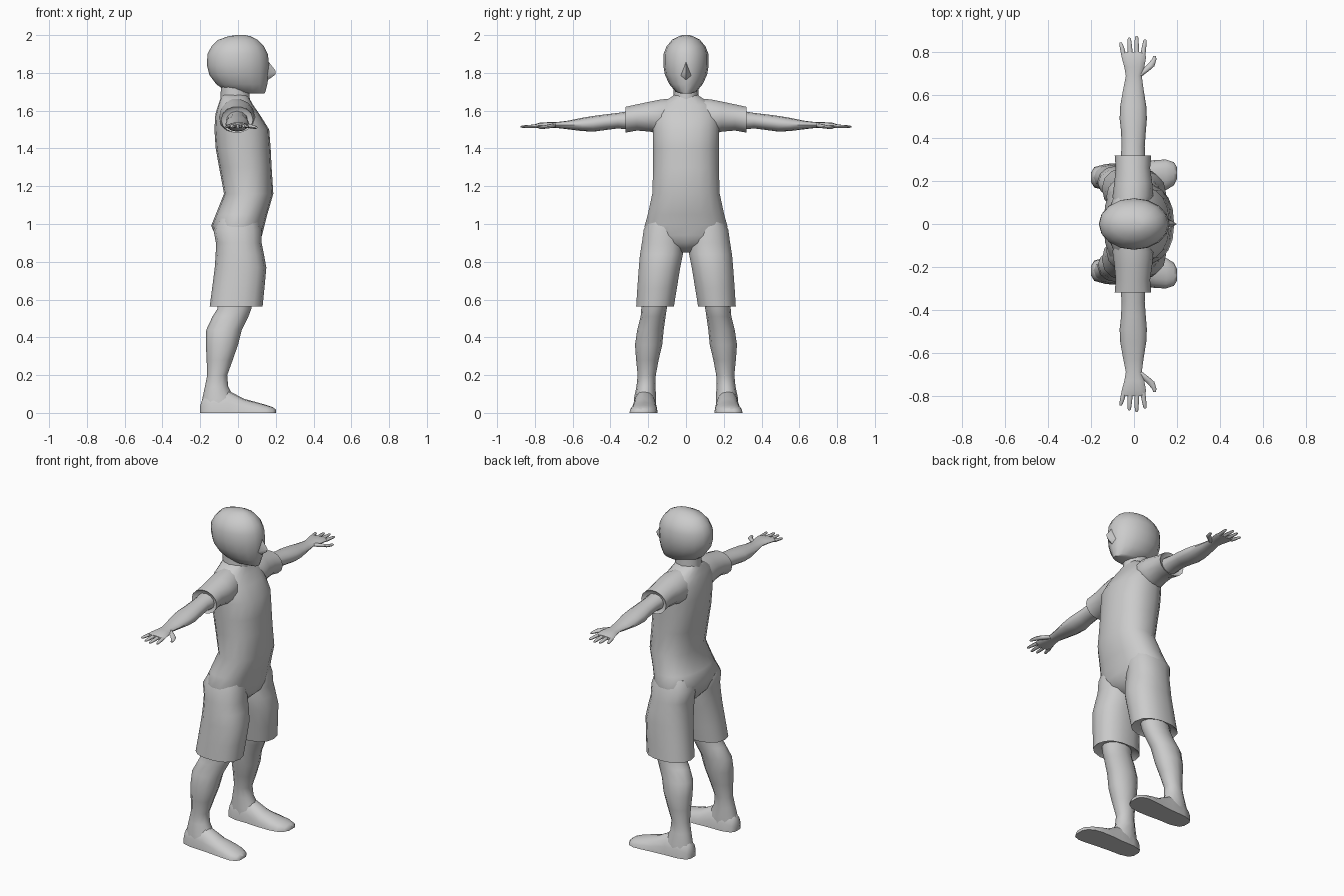
import bpy, bmesh, math
from mathutils import Vector

AXES = {'z': lambda t, a, b: (a, b, t),
        'y': lambda t, a, b: (a, t, b),
        'x': lambda t, a, b: (t, a, b)}


def loft(name, axis, rings, n=14, power=2.0, mirror=False, floor=False):
    """Skin rounded sections; each ring is (t, a_min, a_max, b_min, b_max)."""
    bm = bmesh.new()
    rows = []
    for t, a0, a1, b0, b1 in rings:
        row = []
        for i in range(n):
            ang = 2 * math.pi * i / n
            c, s = math.cos(ang), math.sin(ang)
            c = math.copysign(abs(c) ** (2 / power), c)
            s = math.copysign(abs(s) ** (2 / power), s)
            a = (a0 + a1) / 2 + c * (a1 - a0) / 2
            b = (b0 + b1) / 2 + s * (b1 - b0) / 2
            if floor:
                b = max(b, 0)
            row.append(bm.verts.new(AXES[axis](t, a, b)))
        rows.append(row)
    for r, q in zip(rows, rows[1:]):
        for i in range(n):
            j = (i + 1) % n
            bm.faces.new((r[i], r[j], q[j], q[i]))
    bm.faces.new(rows[0])
    bm.faces.new(rows[-1])
    bmesh.ops.recalc_face_normals(bm, faces=bm.faces)
    return finish(name, bm, mirror)


def finish(name, bm, mirror=False):
    me = bpy.data.meshes.new(name)
    bm.to_mesh(me)
    bm.free()
    ob = bpy.data.objects.new(name, me)
    bpy.context.collection.objects.link(ob)
    if mirror:
        m = ob.modifiers.new("mirror", 'MIRROR')
        m.use_axis = (False, True, False)
        m.use_clip = False
        m.use_mirror_merge = False
    return ob


def sym(rows):
    """Expand (z, x_back, x_front, half_width) into full rings."""
    return [(z, x0, x1, -w, w) for z, x0, x1, w in rows]


# Head
loft("head", 'z', sym([
    (1.69, 0.075, 0.14, 0.025), (1.70, -0.06, 0.145, 0.055),
    (1.74, -0.115, 0.155, 0.088), (1.79, -0.152, 0.163, 0.112),
    (1.84, -0.164, 0.165, 0.120), (1.90, -0.162, 0.158, 0.119),
    (1.94, -0.14, 0.138, 0.103), (1.975, -0.105, 0.105, 0.074),
    (1.994, -0.05, 0.065, 0.038), (2.0, -0.01, 0.04, 0.015)]), n=16)

# Nose
bm = bmesh.new()
for p in [(0.15, 0, 1.875), (0.2, 0, 1.81), (0.197, 0, 1.79), (0.15, 0.03, 1.785),
          (0.15, -0.03, 1.785), (0.155, 0, 1.76), (0.12, 0, 1.81)]:
    bm.verts.new(p)
bmesh.ops.convex_hull(bm, input=bm.verts)
finish("nose", bm)

# Neck
loft("neck", 'z', sym([(1.58, -0.09, 0.07, 0.075), (1.67, -0.092, 0.062, 0.066),
                       (1.76, -0.09, 0.06, 0.064)]), n=12)

# Shirt and hips
loft("torso", 'z', sym([
    (0.85, -0.06, 0.06, 0.05), (0.90, -0.105, 0.115, 0.16),
    (0.94, -0.12, 0.127, 0.215), (0.99, -0.142, 0.14, 0.222),
    (1.05, -0.118, 0.155, 0.205), (1.16, -0.074, 0.187, 0.181),
    (1.30, -0.10, 0.178, 0.176), (1.40, -0.118, 0.173, 0.176),
    (1.50, -0.125, 0.165, 0.178), (1.58, -0.12, 0.115, 0.18),
    (1.63, -0.105, 0.08, 0.155), (1.665, -0.093, 0.06, 0.09),
    (1.685, -0.085, 0.05, 0.06)]), n=18, power=2.3)

# Sleeves, with a recessed opening
loft("sleeve", 'y', [
    (0.05, -0.09, 0.06, 1.50, 1.668), (0.13, -0.10, 0.09, 1.47, 1.662),
    (0.19, -0.092, 0.085, 1.487, 1.65), (0.26, -0.085, 0.075, 1.493, 1.635),
    (0.32, -0.09, 0.08, 1.482, 1.622), (0.305, -0.07, 0.06, 1.50, 1.605)],
    n=14, mirror=True)

# Arms and palms
loft("arm", 'y', [
    (0.26, -0.065, 0.055, 1.495, 1.605), (0.36, -0.058, 0.05, 1.506, 1.588),
    (0.43, -0.060, 0.055, 1.497, 1.58), (0.49, -0.067, 0.060, 1.489, 1.572),
    (0.55, -0.064, 0.057, 1.492, 1.562), (0.63, -0.05, 0.044, 1.502, 1.546),
    (0.69, -0.038, 0.036, 1.509, 1.539), (0.73, -0.045, 0.048, 1.508, 1.539),
    (0.775, -0.057, 0.056, 1.507, 1.536), (0.80, -0.058, 0.052, 1.508, 1.528)],
    n=12, mirror=True)

# Fingers: base x, tip x, tip y
for i, (xb, xt, yt) in enumerate([(-0.047, -0.062, 0.845), (-0.017, -0.022, 0.868),
                                  (0.013, 0.012, 0.876), (0.041, 0.052, 0.86)]):
    rings = []
    for f, r in [(0, 0.012), (0.5, 0.0105), (0.9, 0.008), (1, 0.004)]:
        x, y, z = xb + (xt - xb) * f, 0.785 + (yt - 0.785) * f, 1.518 - 0.003 * f
        rings.append((y, x - r, x + r, z - r * 0.8, z + r * 0.8))
    loft(f"finger_{i + 1}", 'y', rings, n=8, mirror=True)

# Thumbs
loft("thumb", 'y', [
    (0.69, 0.005, 0.04, 1.512, 1.533), (0.715, 0.03, 0.072, 1.508, 1.53),
    (0.735, 0.055, 0.095, 1.505, 1.525), (0.765, 0.082, 0.104, 1.503, 1.519),
    (0.782, 0.09, 0.103, 1.505, 1.515)], n=8, mirror=True)

# Shorts legs, with a recessed opening
loft("shorts_leg", 'z', [
    (1.03, -0.10, 0.11, 0.03, 0.20), (0.97, -0.13, 0.125, 0.015, 0.226),
    (0.90, -0.117, 0.125, 0.012, 0.236), (0.84, -0.118, 0.137, 0.014, 0.246),
    (0.77, -0.123, 0.15, 0.028, 0.252), (0.66, -0.137, 0.14, 0.046, 0.26),
    (0.562, -0.15, 0.13, 0.062, 0.266), (0.585, -0.12, 0.10, 0.085, 0.245)],
    n=14, power=2.3, mirror=True)

# Lower legs
loft("lower_leg", 'z', [
    (0.62, -0.10, 0.085, 0.095, 0.23), (0.55, -0.11, 0.07, 0.102, 0.237),
    (0.51, -0.135, 0.055, 0.108, 0.24), (0.44, -0.168, 0.02, 0.118, 0.258),
    (0.36, -0.17, 0.0, 0.126, 0.27), (0.28, -0.166, -0.028, 0.145, 0.264),
    (0.20, -0.163, -0.057, 0.16, 0.256), (0.14, -0.175, -0.052, 0.162, 0.262),
    (0.08, -0.188, -0.02, 0.158, 0.275), (0.02, -0.198, 0.0, 0.158, 0.278)],
    n=12, mirror=True)

# Feet, flat on the ground
foot = [(-0.2, 0.195, 0.24, 0.04), (-0.185, 0.17, 0.265, 0.085),
        (-0.13, 0.155, 0.28, 0.125), (-0.05, 0.155, 0.283, 0.118),
        (0.03, 0.15, 0.29, 0.075), (0.10, 0.15, 0.298, 0.056),
        (0.15, 0.158, 0.30, 0.042), (0.185, 0.18, 0.288, 0.03),
        (0.2, 0.21, 0.265, 0.018)]
loft("foot", 'x', [(x, y0, y1, -h, h) for x, y0, y1, h in foot],
     n=16, power=2.2, mirror=True, floor=True)

# Smooth shading with sharp hems
bpy.ops.object.select_all(action='SELECT')
bpy.context.view_layer.objects.active = bpy.data.objects["torso"]
bpy.ops.object.shade_smooth_by_angle(angle=math.radians(50))
